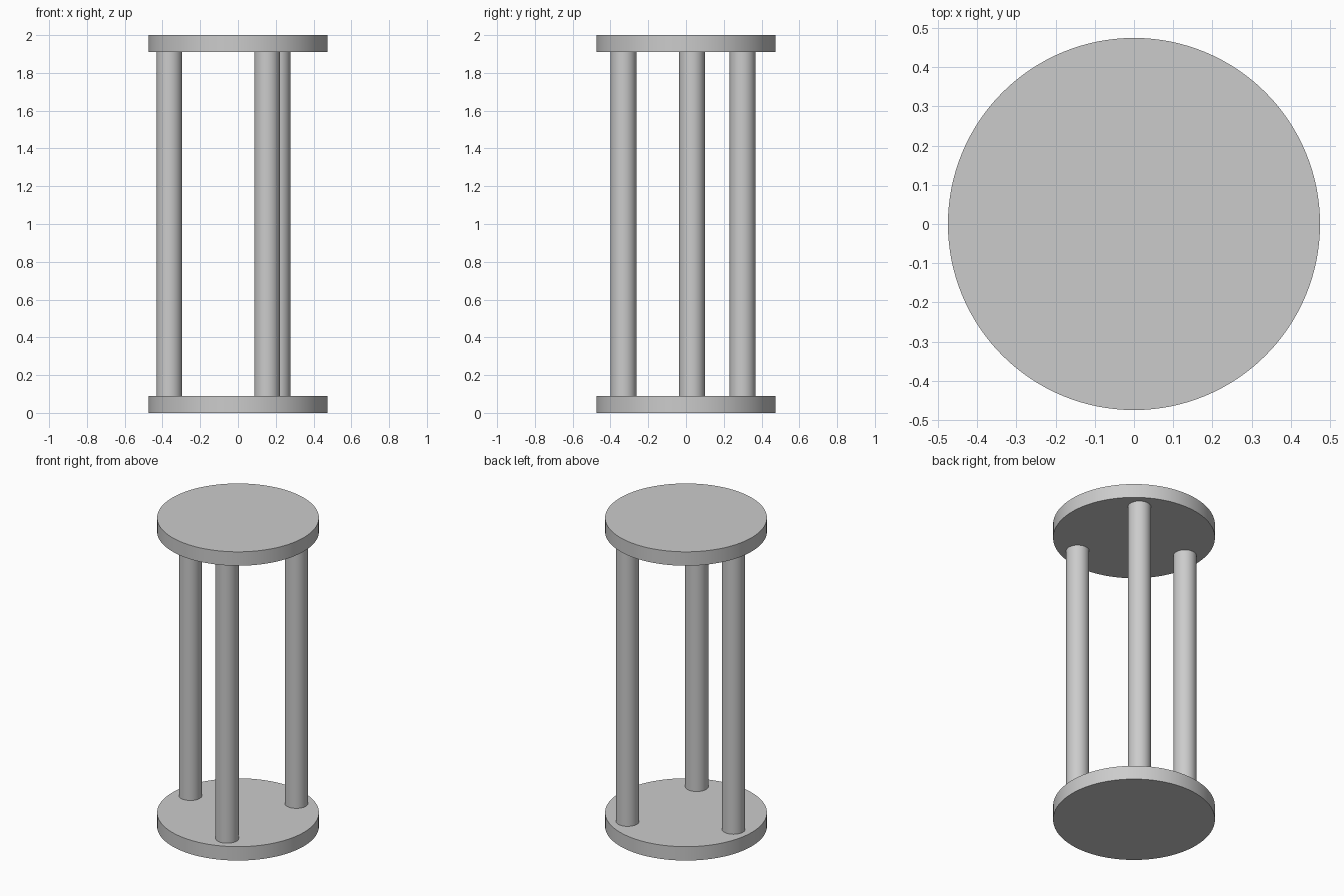
import bpy
import math

HEIGHT = 2.0
PLATE_RADIUS, PLATE_THICKNESS = 0.475, 0.09
PILLAR_RADIUS, PILLAR_RING = 0.068, 0.365

cube = bpy.data.objects.get("Cube")
if cube:
    bpy.data.objects.remove(cube, do_unlink=True)

grey = bpy.data.materials.new("light grey")
grey.use_nodes = True
colour = (0.6, 0.6, 0.6, 1)
grey.diffuse_color = colour
grey.node_tree.nodes["Principled BSDF"].inputs["Base Color"].default_value = colour


def cylinder(name, radius, bottom, top, x=0, y=0, sides=64):
    bpy.ops.mesh.primitive_cylinder_add(
        vertices=sides, radius=radius, depth=top - bottom,
        location=(x, y, (bottom + top) / 2))
    obj = bpy.context.object
    obj.name = name
    obj.data.materials.append(grey)
    bpy.ops.object.shade_smooth_by_angle(angle=math.radians(30))
    return obj


# Round end plates
cylinder("bottom_plate", PLATE_RADIUS, 0, PLATE_THICKNESS, sides=128)
cylinder("top_plate", PLATE_RADIUS, HEIGHT - PLATE_THICKNESS, HEIGHT, sides=128)

# Three pillars evenly spaced around a ring
for name, degrees in (("back_left", 55), ("right", 175), ("front_left", 295)):
    angle = math.radians(degrees)
    cylinder(name + "_pillar", PILLAR_RADIUS, PLATE_THICKNESS, HEIGHT - PLATE_THICKNESS,
             PILLAR_RING * math.cos(angle), PILLAR_RING * math.sin(angle))
